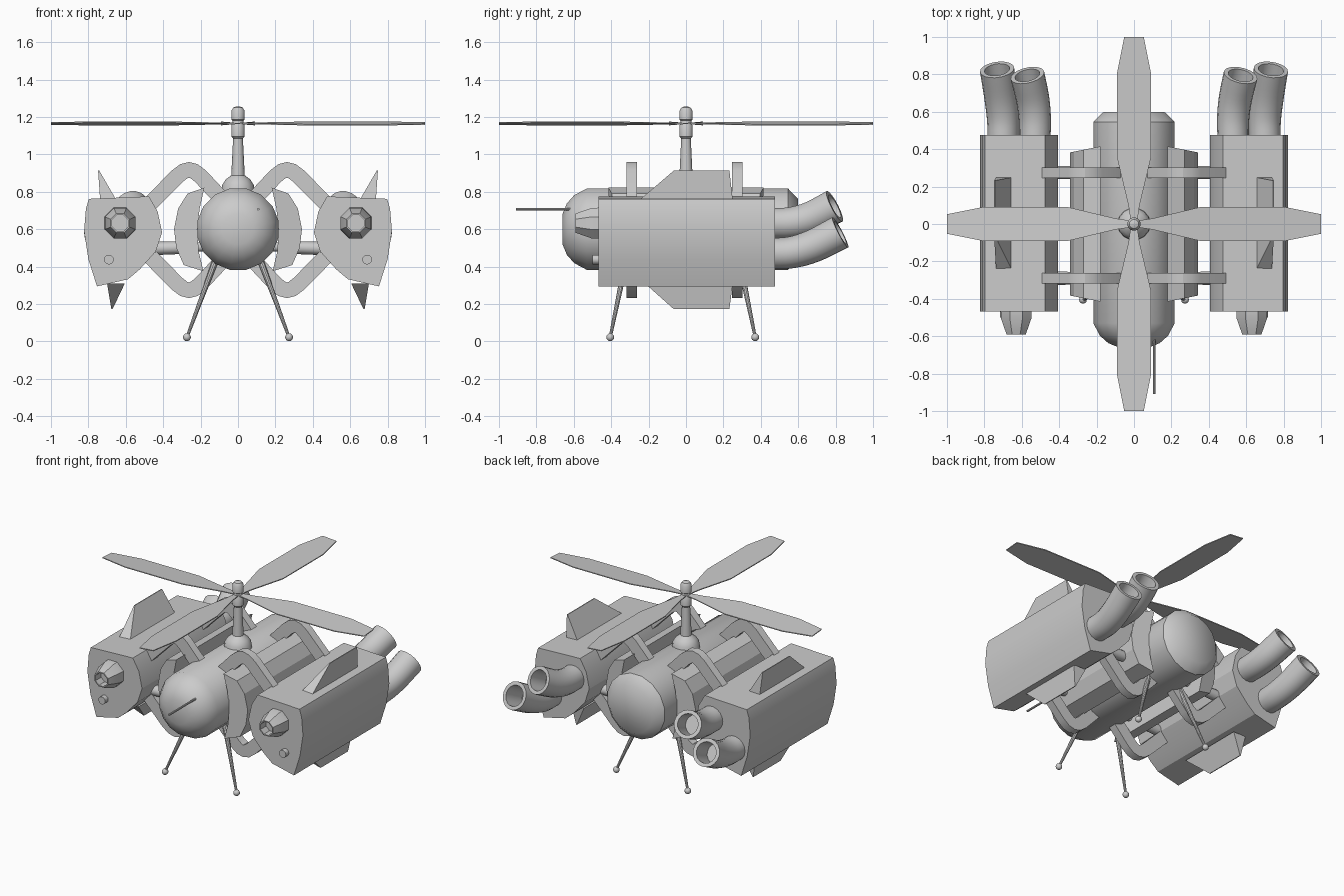
import bpy, bmesh, math
from mathutils import Vector

if "Cube" in bpy.data.objects:
    bpy.data.objects.remove(bpy.data.objects["Cube"])

GREY = bpy.data.materials.new("plain_grey")
GREY.diffuse_color = (0.6, 0.6, 0.6, 1)
GREY.use_nodes = True
GREY.node_tree.nodes["Principled BSDF"].inputs["Base Color"].default_value = GREY.diffuse_color


def finish(name, bm, angle=35):
    """Turn a bmesh into an object with clean normals and angle-based shading."""
    bmesh.ops.recalc_face_normals(bm, faces=bm.faces)
    me = bpy.data.meshes.new(name)
    bm.to_mesh(me)
    bm.free()
    me.materials.append(GREY)
    ob = bpy.data.objects.new(name, me)
    bpy.context.collection.objects.link(ob)
    if angle:
        bpy.ops.object.select_all(action='DESELECT')
        ob.select_set(True)
        bpy.context.view_layer.objects.active = ob
        bpy.ops.object.shade_smooth_by_angle(angle=math.radians(angle))
    return ob


def loft(name, rings, angle=35):
    """Skin a list of equal-length point rings and cap both ends."""
    bm = bmesh.new()
    vr = [[bm.verts.new(p) for p in ring] for ring in rings]
    n = len(vr[0])
    for a, b in zip(vr, vr[1:]):
        for i in range(n):
            j = (i + 1) % n
            bm.faces.new((a[i], a[j], b[j], b[i]))
    bm.faces.new(vr[0])
    bm.faces.new(vr[-1])
    return finish(name, bm, angle)


def circle(center, direction, r, n, turn=0.0):
    d = Vector(direction).normalized()
    u = d.cross(Vector((0, 0, 1)))
    u = u.normalized() if u.length > 0.01 else Vector((1, 0, 0))
    v = u.cross(d)
    steps = [2 * math.pi * (i + turn) / n for i in range(n)]
    return [Vector(center) + u * (r * math.cos(a)) + v * (r * math.sin(a)) for a in steps]


def lathe(name, origin, axis, profile, n=16, turn=0.0, angle=35):
    """Turned solid: profile is (radius, distance along axis)."""
    o, a = Vector(origin), Vector(axis).normalized()
    return loft(name, [circle(o + a * t, a, r, n, turn) for r, t in profile], angle)


def rod(name, p, q, r0, r1, n=10):
    p, q = Vector(p), Vector(q)
    return lathe(name, p, q - p, [(r0, 0), (r1, (q - p).length)], n)


def ball(name, loc, r):
    bm = bmesh.new()
    bmesh.ops.create_uvsphere(bm, u_segments=12, v_segments=8, radius=r)
    bmesh.ops.translate(bm, verts=bm.verts, vec=loc)
    return finish(name, bm, 60)


def smooth_path(points, steps=4):
    """Catmull-Rom samples through the points."""
    p = [Vector(q) for q in points]
    p = [2 * p[0] - p[1]] + p + [2 * p[-1] - p[-2]]
    out = []
    for a, b, c, d in zip(p, p[1:], p[2:], p[3:]):
        for k in range(steps):
            t = k / steps
            out.append(0.5 * (2 * b + (c - a) * t + (2 * a - 5 * b + 4 * c - d) * t * t
                              + (3 * b - a - 3 * c + d) * t ** 3))
    return out + [p[-2]]


# Fuselage with rounded nose and chamfered tail
lathe("fuselage", (0, 0, 0.6), (0, 1, 0),
      [(0.083, -0.66), (0.14, -0.637), (0.185, -0.598), (0.222, -0.53),
       (0.222, 0.545), (0.165, 0.6)], 16, 0.5, 45)
rod("nose_probe", (0.108, -0.91, 0.707), (0.108, -0.55, 0.707), 0.007, 0.007, 8)

# Rotor mast and hub
lathe("mast", (0, 0, 0), (0, 0, 1),
      [(0.09, 0.78), (0.085, 0.835), (0.066, 0.865), (0.036, 0.888), (0.026, 1.09)], 14)
lathe("hub", (0, 0, 0), (0, 0, 1),
      [(0.026, 1.085), (0.036, 1.095), (0.036, 1.155), (0.03, 1.165), (0.03, 1.18),
       (0.036, 1.185), (0.036, 1.232), (0.025, 1.25), (0.008, 1.256)], 14)

# Four pitched rotor blades
BLADE = [(0.02, 0.018), (0.1, 0.03), (0.36, 0.092), (0.8, 0.092), (1.0, 0.052)]
for k in range(4):
    ca, sa = math.cos(k * math.pi / 2), math.sin(k * math.pi / 2)
    rings = []
    for r, w in BLADE:
        ring = []
        for y, h in ((-w, -0.003), (w, -0.003), (w, 0.003), (-w, 0.003)):
            ring.append((r * ca - y * sa, r * sa + y * ca, 1.165 + 0.08 * y + h))
        rings.append(ring)
    loft("rotor_blade", rings, 0)

# Cross-sections (x, z) for the right side
PANEL = [(0.18, 0.822), (0.27, 0.79), (0.32, 0.71), (0.342, 0.6), (0.33, 0.5),
         (0.29, 0.408), (0.185, 0.375), (0.21, 0.48), (0.218, 0.6), (0.205, 0.71)]
POD = [(0.476, 0.775), (0.797, 0.762), (0.813, 0.71), (0.823, 0.588), (0.80, 0.44),
       (0.754, 0.294), (0.588, 0.332), (0.525, 0.385), (0.44, 0.48), (0.406, 0.583), (0.43, 0.695)]
ARCH = [(0.09, 0.765), (0.2, 0.883), (0.235, 0.91), (0.262, 0.917), (0.289, 0.91),
        (0.325, 0.883), (0.505, 0.7)]
UPPER_PIPE = [(0.53, 0.44, 0.63), (0.53, 0.56, 0.633), (0.542, 0.67, 0.66), (0.57, 0.795, 0.722)]
LOWER_PIPE = [(0.70, 0.44, 0.47), (0.70, 0.56, 0.475), (0.712, 0.68, 0.51), (0.732, 0.825, 0.583)]


def exhaust(points, s):
    """Bent pipe with a hollow mouth."""
    path = smooth_path([(s * x, y, z) for x, y, z in points])
    last = len(path) - 1
    dirs = [path[min(i + 1, last)] - path[max(i - 1, 0)] for i in range(last + 1)]
    rings = [circle(p, d, 0.083 + 0.009 * i / last, 18)
             for i, (p, d) in enumerate(zip(path, dirs))]
    rings += [circle(path[i], dirs[i], 0.068, 18) for i in (last, last - 2, last - 4)]
    loft("exhaust_pipe", rings, 40)


def fin(name, s, base_x, base_z, tip_x, tip_z, y0):
    """Swept fin with a wide root and a thin tip."""
    (a, b), t = base_x, 0.003
    root = [(s * a, y0, base_z), (s * b, y0, base_z), (s * b, 0.25, base_z), (s * a, 0.25, base_z)]
    tip = [(s * (tip_x - t), -0.065, tip_z), (s * (tip_x + t), -0.065, tip_z),
           (s * (tip_x + t), 0.232, tip_z), (s * (tip_x - t), 0.232, tip_z)]
    loft(name, [root, tip], 0)


for s in (-1, 1):
    # Curved side armour with slanted ends
    loft("side_panel", [[(s * x, e * (0.415 - 0.2 * (x - 0.18)), z) for x, z in PANEL]
                        for e in (-1, 1)], 0)

    # Engine pod, intake, lamp, fins and exhausts
    loft("engine_pod", [[(s * x, y, z) for x, z in POD] for y in (-0.467, 0.475)], 20)
    lathe("intake_nozzle", (s * 0.63, 0, 0.632), (0, 1, 0),
          [(0.09, -0.45), (0.088, -0.505), (0.055, -0.592), (0.047, -0.592), (0.047, -0.53)],
          8, 0.5, 30)
    rod("pod_lamp", (s * 0.69, -0.5, 0.437), (s * 0.69, -0.45, 0.437), 0.026, 0.026, 12)
    fin("upper_fin", s, (0.65, 0.737), 0.755, 0.745, 0.913, -0.25)
    fin("lower_fin", s, (0.605, 0.70), 0.31, 0.674, 0.172, -0.22)
    exhaust(UPPER_PIPE, s)
    exhaust(LOWER_PIPE, s)

    for y in (-0.29, 0.275):
        # Arched struts above, mirrored below
        pts = [Vector(p) for p in ARCH]
        for flip in (1, -1):
            rings = []
            for i, p in enumerate(pts):
                d = (pts[min(i + 1, 6)] - pts[max(i - 1, 0)]).normalized()
                nrm = Vector((-d.y, d.x)) * 0.042
                ring = []
                for q, h in ((p + nrm, -0.028), (p + nrm, 0.028), (p - nrm, 0.028), (p - nrm, -0.028)):
                    ring.append((s * q.x, y + h, 0.595 + flip * (q.y - 0.595)))
                rings.append(ring)
            loft("arch_strut", rings, 25)
        # Straight cross tube
        lathe("cross_tube", (s * 0.18, y, 0.505), (s, 0, -0.03),
              [(0.024, 0), (0.026, 0.11), (0.034, 0.115), (0.036, 0.29)], 12)

    # Landing legs with ball feet
    for e, yf in ((-1, -0.405), (1, 0.37)):
        foot = (s * 0.273, yf, 0.022)
        rod("landing_leg", (s * 0.11, yf - e * 0.09, 0.46), foot, 0.018, 0.008)
        ball("foot", foot, 0.021)
